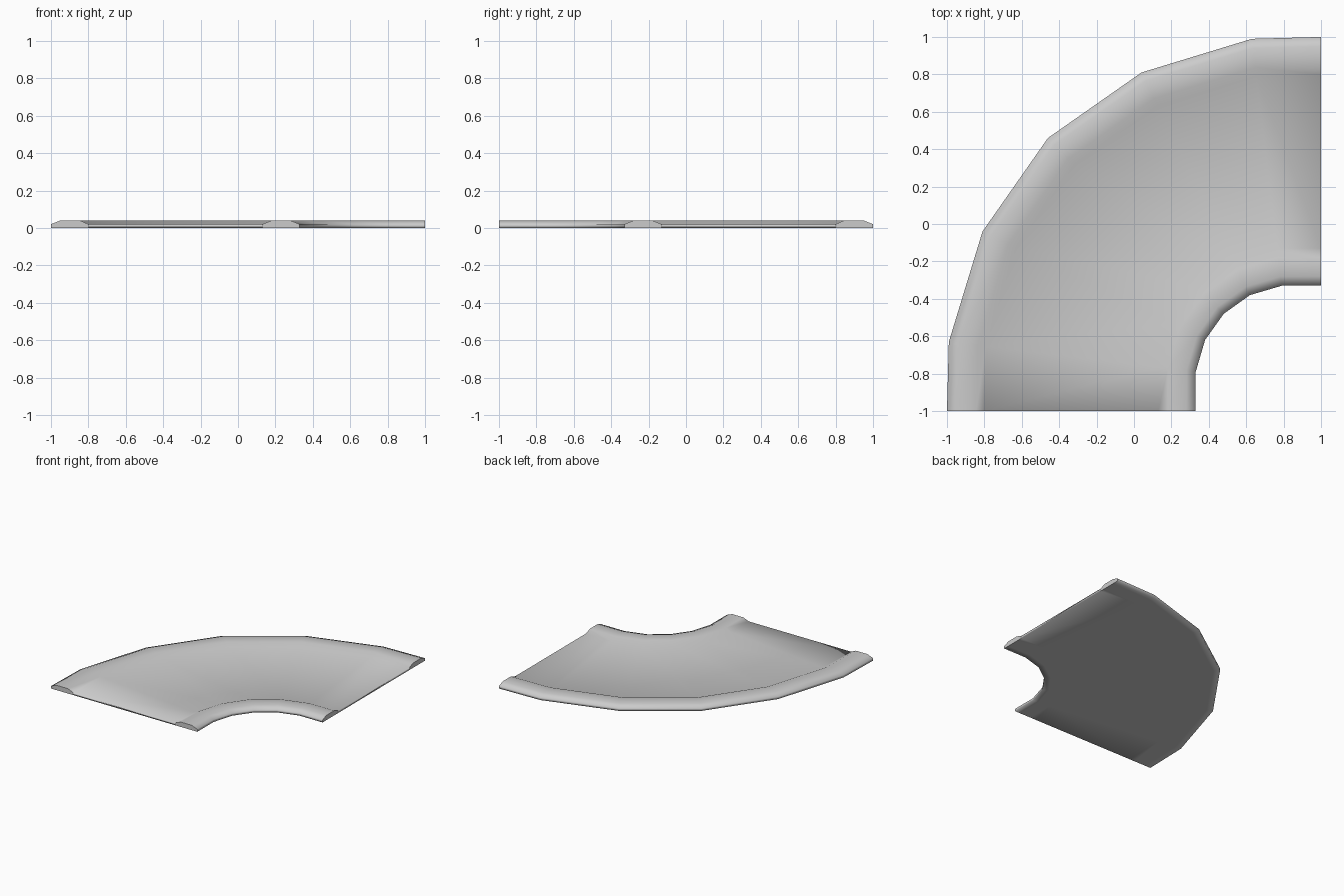
import bpy, bmesh
from mathutils import Vector

cube = bpy.data.objects.get("Cube")
if cube:
    bpy.data.objects.remove(cube, do_unlink=True)

grey = bpy.data.materials.new("light_grey")
grey.use_nodes = True
colour = (0.6, 0.6, 0.6, 1)
grey.diffuse_color = colour
grey.node_tree.nodes["Principled BSDF"].inputs["Base Color"].default_value = colour

# Outer and inner edge of the bend, first half; the rest mirrors over the diagonal
half = [((-1, -1), (0.33, -1)), ((-0.99, -0.63), (0.33, -0.79)),
        ((-0.81, -0.04), (0.38, -0.62)), ((-0.46, 0.46), (0.48, -0.48))]


def flip(p):
    return (-p[1], -p[0])


stations = half + [(flip(o), flip(i)) for o, i in reversed(half[:-1])]

# Cross-section: distance from the outer edge, height of the top
width = 1.33
section = [(0, 0.02), (0.05, 0.04), (0.155, 0.04), (0.2, 0.02),
           (1.13, 0.02), (1.18, 0.04), (1.28, 0.04), (1.33, 0.02)]
FLOOR = 3  # section span that is the sunken floor

bm = bmesh.new()
top, bottom = [], []
for outer, inner in stations:
    o, i = Vector(outer), Vector(inner)
    points = [(o.lerp(i, d / width), z) for d, z in section]
    top.append([bm.verts.new((p.x, p.y, z)) for p, z in points])
    bottom.append([bm.verts.new((p.x, p.y, 0)) for p, z in points])

# Top and underside
last = len(section) - 1
for s in range(len(stations) - 1):
    for k in range(last):
        for g in (top, bottom):
            bm.faces.new((g[s][k], g[s][k + 1], g[s + 1][k + 1], g[s + 1][k]))
    # Outer and inner walls
    for k in (0, last):
        bm.faces.new((top[s][k], top[s + 1][k], bottom[s + 1][k], bottom[s][k]))

# End faces, crisp at the kerbs and soft along the floor
for s in (0, -1):
    for k in range(last):
        cap = bm.faces.new((top[s][k], top[s][k + 1], bottom[s][k + 1], bottom[s][k]))
        if k != FLOOR:
            for e in cap.edges:
                e.smooth = False

bmesh.ops.recalc_face_normals(bm, faces=bm.faces)
for f in bm.faces:
    f.smooth = True

mesh = bpy.data.meshes.new("curved_track")
bm.to_mesh(mesh)
bm.free()
mesh.materials.append(grey)
bpy.context.collection.objects.link(bpy.data.objects.new("curved_track", mesh))
